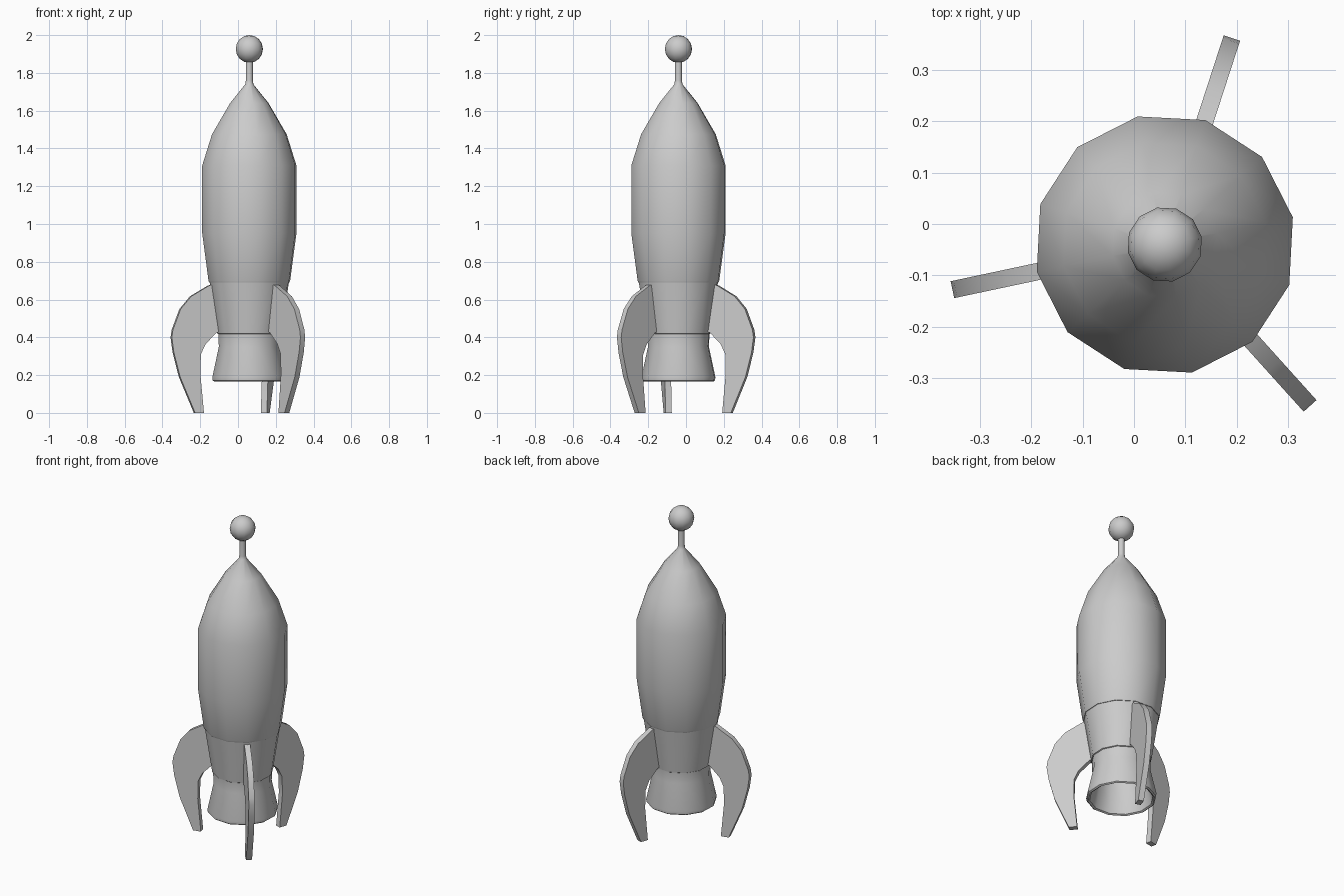
import bpy, bmesh
from math import radians, sin, cos, pi

if "Cube" in bpy.data.objects:
    bpy.data.objects.remove(bpy.data.objects["Cube"])

CX, CY, TURN, SIDES = 0.06, -0.04, radians(12), 12


def add_object(name, bm, smooth_angle=40):
    bmesh.ops.recalc_face_normals(bm, faces=bm.faces)
    mesh = bpy.data.meshes.new(name)
    bm.to_mesh(mesh)
    bm.free()
    ob = bpy.data.objects.new(name, mesh)
    bpy.context.collection.objects.link(ob)
    ob.location = (CX, CY, 0)
    bpy.ops.object.select_all(action='DESELECT')
    ob.select_set(True)
    bpy.context.view_layer.objects.active = ob
    if smooth_angle:
        bpy.ops.object.shade_smooth_by_angle(angle=radians(smooth_angle))
    return ob


def lathe(name, profile):
    """Turn (radius, height) points around the rocket axis, capping both ends."""
    bm = bmesh.new()
    rings = []
    for r, z in profile:
        rings.append([bm.verts.new((r * cos(TURN + 2 * pi * i / SIDES),
                                    r * sin(TURN + 2 * pi * i / SIDES), z))
                      for i in range(SIDES)])
    for a, b in zip(rings, rings[1:]):
        for i in range(SIDES):
            j = (i + 1) % SIDES
            bm.faces.new((a[i], a[j], b[j], b[i]))
    bm.faces.new(rings[0])
    bm.faces.new(rings[-1])
    return add_object(name, bm)


# Hull with pointed nose and antenna stem
lathe("hull", [(0.205, 0.688), (0.217, 0.69), (0.221, 0.70), (0.255, 0.95),
               (0.255, 1.31), (0.202, 1.475), (0.104, 1.64), (0.022, 1.74),
               (0.019, 1.76), (0.019, 1.87)])

# Tapered tail section
lathe("tail_section", [(0.165, 0.415), (0.173, 0.42), (0.214, 0.69)])

# Hollow flared nozzle
lathe("nozzle", [(0.168, 0.418), (0.165, 0.35), (0.2, 0.19), (0.198, 0.172),
                 (0.19, 0.166), (0.18, 0.172), (0.177, 0.19),
                 (0.145, 0.35), (0.145, 0.41)])

# Ball on the antenna
bm = bmesh.new()
bmesh.ops.create_uvsphere(bm, u_segments=SIDES, v_segments=8, radius=0.0735)
ball = add_object("antenna_ball", bm)
ball.location.z = 1.9265
ball.rotation_euler.z = TURN

# Three curved fins that serve as legs
FIN = [(0.195, 0.682), (0.221, 0.674), (0.318, 0.617), (0.375, 0.55),
       (0.417, 0.44), (0.423, 0.40), (0.412, 0.32), (0.378, 0.19),
       (0.297, 0.0), (0.249, 0.0), (0.268, 0.2), (0.266, 0.31),
       (0.24, 0.365), (0.18, 0.425), (0.16, 0.43)]
HALF = 0.0168
for n in range(3):
    bm = bmesh.new()
    face = bm.faces.new([bm.verts.new((r, -HALF, z)) for r, z in FIN])
    ext = bmesh.ops.extrude_face_region(bm, geom=[face], use_keep_orig=True)
    bmesh.ops.translate(bm, vec=(0, 2 * HALF, 0),
                        verts=[v for v in ext["geom"] if isinstance(v, bmesh.types.BMVert)])
    fin = add_object("fin_%d" % (n + 1), bm, 30)
    fin.rotation_euler.z = radians(72 + 120 * n)
